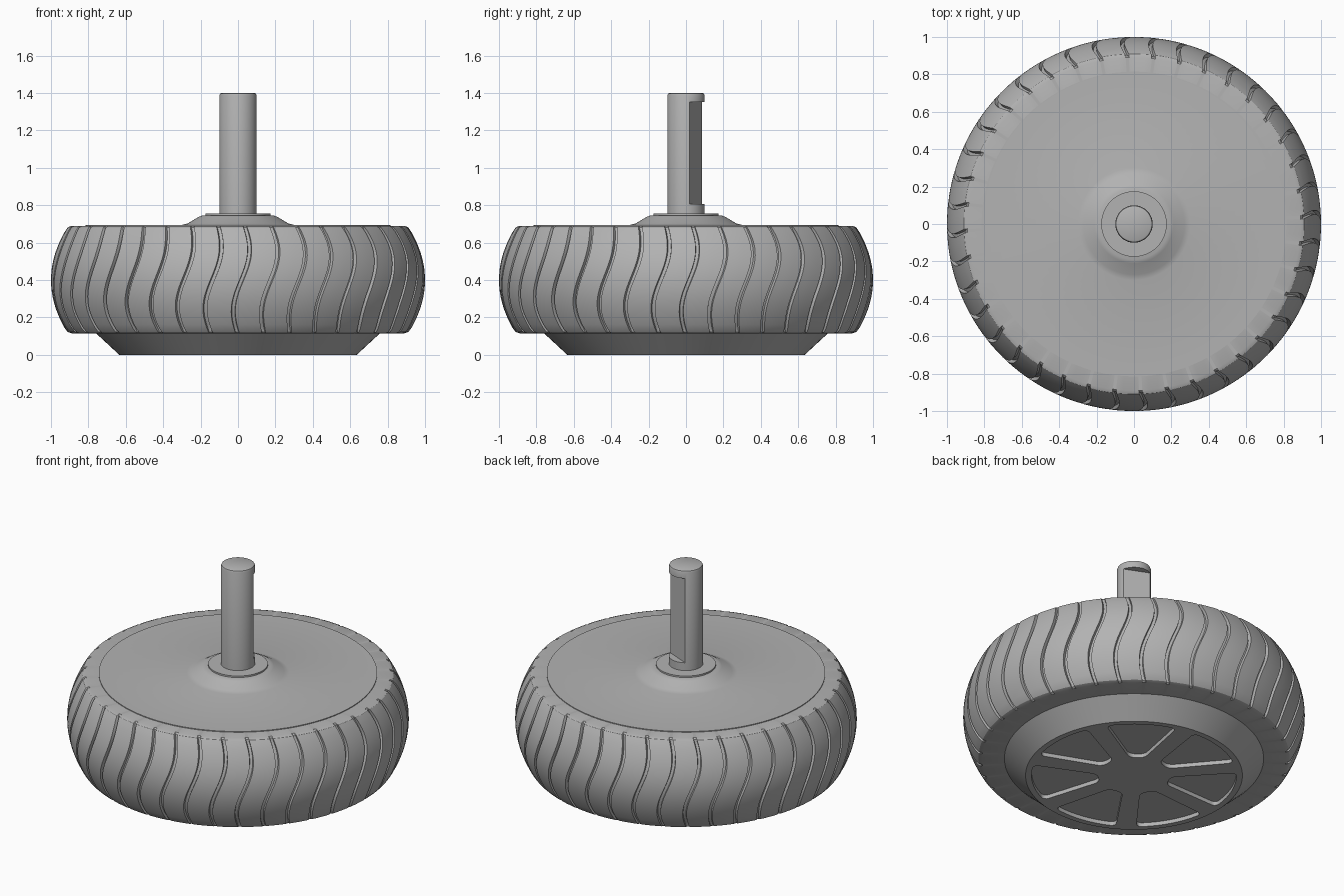
import bpy, bmesh, math
from mathutils import Matrix, Vector

if "Cube" in bpy.data.objects:
    bpy.data.objects.remove(bpy.data.objects["Cube"])

grey = bpy.data.materials.new("plain_grey")
grey.use_nodes = True
colour = (0.45, 0.45, 0.45, 1)
grey.diffuse_color = colour
grey.node_tree.nodes["Principled BSDF"].inputs["Base Color"].default_value = colour


def finish(name, bm):
    bmesh.ops.recalc_face_normals(bm, faces=bm.faces)
    mesh = bpy.data.meshes.new(name)
    bm.to_mesh(mesh)
    bm.free()
    mesh.materials.append(grey)
    obj = bpy.data.objects.new(name, mesh)
    bpy.context.collection.objects.link(obj)
    return obj


def activate(obj):
    bpy.ops.object.select_all(action="DESELECT")
    obj.select_set(True)
    bpy.context.view_layer.objects.active = obj


def smooth(obj, degrees=30):
    activate(obj)
    bpy.ops.object.shade_smooth_by_angle(angle=math.radians(degrees))


def lathe(name, profile, sides):
    """Spin a (radius, z) profile and cap both ends."""
    bm = bmesh.new()
    rings = [[bm.verts.new((r * math.cos(math.tau * i / sides),
                            r * math.sin(math.tau * i / sides), z))
              for i in range(sides)] for r, z in profile]
    for low, high in zip(rings, rings[1:]):
        for i in range(sides):
            j = (i + 1) % sides
            bm.faces.new((low[i], low[j], high[j], high[i]))
    bm.faces.new(rings[0])
    bm.faces.new(rings[-1])
    return finish(name, bm)


def cut(obj, cutter):
    cutter.hide_render = True
    mod = obj.modifiers.new("cut", "BOOLEAN")
    mod.object = cutter
    mod.solver = "EXACT"
    activate(obj)
    bpy.ops.object.modifier_apply(modifier=mod.name)
    bpy.data.objects.remove(cutter)


# Tyre: closed ring with S-shaped tread grooves
GROOVES, ROWS, MID = 40, 24, 0.40
DEPTH = 0.02


def sway(z):
    return math.radians(1.1 + 2.6 * math.sin(math.tau * (z - MID) / 0.68))


section = [(0.70, 0.115, 0), (0.89, 0.115, 0), (0.91, 0.122, DEPTH / 2)]
for k in range(ROWS + 1):
    t = 2 * k / ROWS - 1
    section.append((1 - 0.075 * t * t, MID + 0.26 * t, DEPTH))
section += [(0.91, 0.682, DEPTH / 2), (0.89, 0.69, 0), (0.70, 0.69, 0)]

# column offsets inside one tread pitch, in degrees; the flag marks groove floor
columns = [(-0.65, 0), (-0.5, 1), (0.5, 1), (0.65, 0), (3.0, 0), (6.0, 0)]
bm = bmesh.new()
grid = []
for g in range(GROOVES):
    for offset, floor in columns:
        base = math.radians(g * 360 / GROOVES - 90 + offset)
        column = []
        for r, z, depth in section:
            a, rad = base + sway(z), r - floor * depth
            column.append(bm.verts.new((rad * math.cos(a), rad * math.sin(a), z)))
        grid.append(column)
for i, column in enumerate(grid):
    after = grid[(i + 1) % len(grid)]
    for k in range(len(section)):
        n = (k + 1) % len(section)
        bm.faces.new((column[k], after[k], after[n], column[n]))
smooth(finish("tyre", bm))

# Hub: tapered lower face, flat cover and a central boss
hub = lathe("hub", [(0.635, 0), (0.76, 0.116), (0.76, 0.15), (0.815, 0.2),
                    (0.815, 0.695), (0.30, 0.695), (0.27, 0.702),
                    (0.21, 0.738), (0.19, 0.745)], 96)

# Wedge pockets in the lower face
POCKETS = 7
bm = bmesh.new()
for p in range(POCKETS):
    turn = Matrix.Rotation(math.tau * p / POCKETS + math.radians(3), 3, "Z")
    outline = [(0.21, -0.045)]
    outline += [(0.6 * math.cos(a), 0.6 * math.sin(a))
                for a in (math.radians(d) for d in range(-20, 21, 4))]
    outline += [(0.21, 0.045)]
    face = bm.faces.new([bm.verts.new(turn @ Vector((x, y, -0.05))) for x, y in outline])
    corners = [face.verts[0], face.verts[-1], face.verts[1], face.verts[-2]]
    bmesh.ops.bevel(bm, geom=corners, offset=0.032, segments=4,
                    profile=0.5, affect="VERTICES")
walls = bmesh.ops.extrude_face_region(bm, geom=bm.faces[:])
bmesh.ops.translate(bm, vec=(0, 0, 0.075),
                    verts=[v for v in walls["geom"] if isinstance(v, bmesh.types.BMVert)])
cut(hub, finish("pocket_cutter", bm))
smooth(hub)

# Collar at the foot of the shaft
smooth(lathe("collar", [(0.175, 0.74), (0.175, 0.755), (0.09, 0.755)], 64))

# Shaft with a chamfered tip and a flat milled in one side
shaft = lathe("shaft", [(0.1, 0.74), (0.1, 1.385), (0.096, 1.396), (0.088, 1.40)], 48)
bm = bmesh.new()
place = (Matrix.Rotation(math.radians(66.7), 4, "Z") @ Matrix.Translation((0.157, 0, 1.078))
         @ Matrix.Diagonal((0.2, 0.4, 0.545, 1)))
bmesh.ops.create_cube(bm, size=1, matrix=place)
cut(shaft, finish("flat_cutter", bm))
smooth(shaft)
